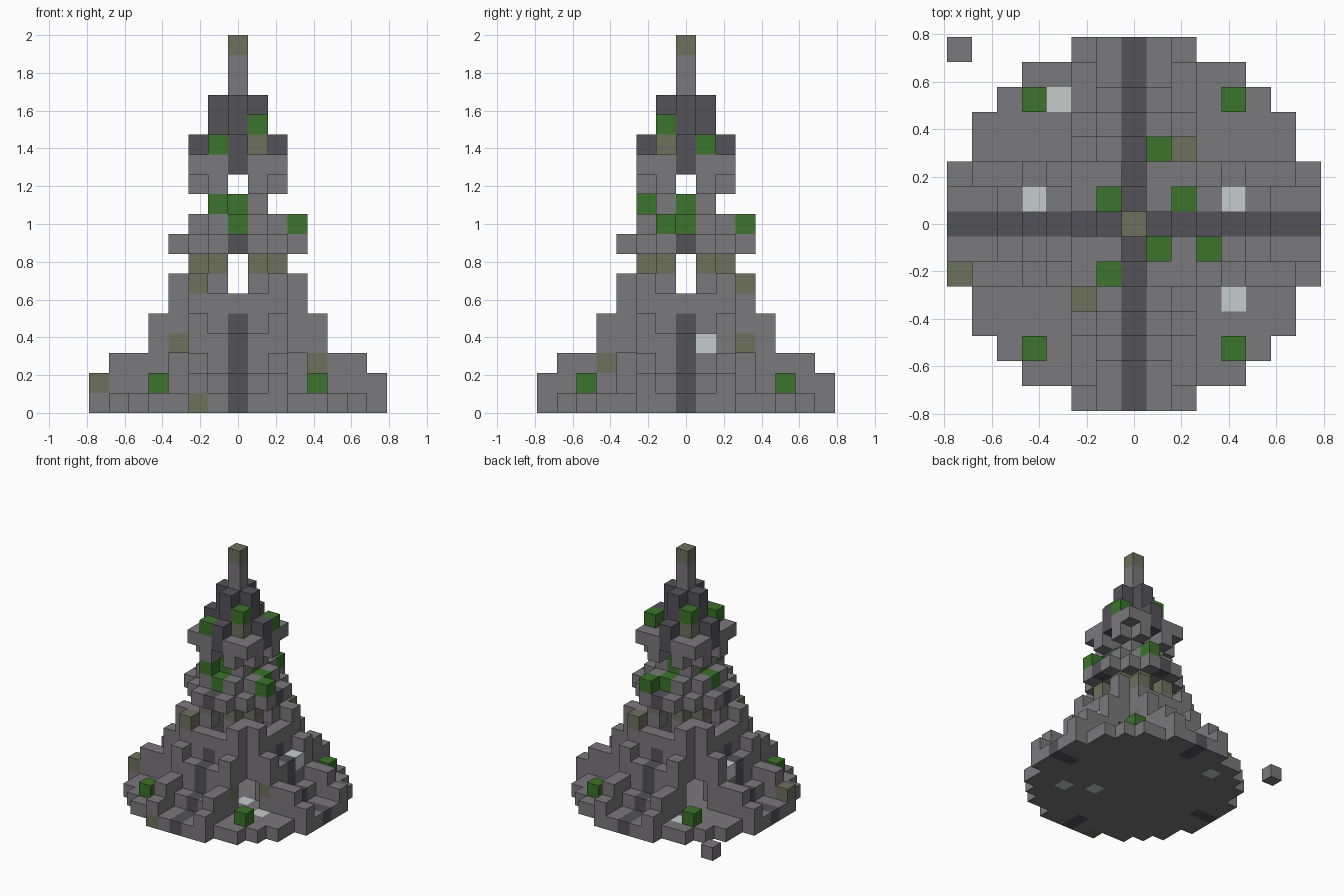
import bpy
import bmesh
from mathutils import Matrix, Vector

if "Cube" in bpy.data.objects:
    bpy.data.objects.remove(bpy.data.objects["Cube"], do_unlink=True)

UNIT = 2 / 19  # edge of one block
COLOURS = {
    "grey_stone": (0.195, 0.188, 0.196),
    "dark_stone": (0.088, 0.085, 0.098),
    "mossy_stone": (0.153, 0.163, 0.107),
    "green_leaves": (0.044, 0.172, 0.025),
    "pale_stone": (0.56, 0.60, 0.60),
}
GREY, DARK, MOSS, GREEN, PALE = range(5)

materials = []
for name, rgb in COLOURS.items():
    mat = bpy.data.materials.new(name)
    mat.use_nodes = True
    mat.diffuse_color = (*rgb, 1)
    bsdf = mat.node_tree.nodes["Principled BSDF"]
    bsdf.inputs["Base Color"].default_value = (*rgb, 1)
    bsdf.inputs["Roughness"].default_value = 0.9
    materials.append(mat)

parts = {}     # part name -> {cell: colour}
occupied = {}  # cell -> part name


def put(part, x, y, z, colour=GREY):
    """Place one block, or repaint it if it is already there."""
    owner = occupied.setdefault((x, y, z), part)
    parts.setdefault(owner, {})[(x, y, z)] = colour


def ring(part, a, b, levels, colour=GREY):
    """Place a block at all eight mirrored and turned positions."""
    for p, q in ((a, b), (b, a)):
        for x in {p, -p}:
            for y in {q, -q}:
                for z in levels:
                    put(part, x, y, z, colour)


def disc(part, limit, z):
    for x in range(-7, 8):
        for y in range(-7, 8):
            if x * x + y * y <= limit:
                put(part, x, y, z)


# Round base, dark where the four paths reach the rim
disc("base", 53, 0)
for dist in (6, 7):
    ring("base", dist, 0, [0], DARK)
put("base", -2, -7, 0, MOSS)
for x, y in ((4, -3), (-3, 5), (2, -2)):
    put("base", x, y, 0, PALE)

# Stepped buttresses: raised wings either side of a sunken, dark-centred path
for dist, wing, path in ((7, 2, 1), (6, 3, 1), (5, 3, 2), (4, 5, 4)):
    ring("buttresses", dist, 2, range(1, wing))
    ring("buttresses", dist, 1, range(1, path))
    ring("buttresses", dist, 0, range(1, path), DARK)
put("buttresses", -7, -2, 1, MOSS)
put("buttresses", 4, -2, 2, MOSS)
put("buttresses", 2, -4, 2, MOSS)
for x in (-4, 4):
    put("buttresses", x, 1, 3, PALE)

# Lower tower: walls with a dark middle strip, and raised corner pillars
ring("tower_walls", 3, 0, range(1, 5), DARK)
ring("tower_walls", 3, 0, [5])
ring("tower_walls", 3, 1, range(1, 6))
ring("corner_pillars", 3, 2, range(3, 7))
for cell in ((-2, -3, 6), (2, 3, 6), (-3, -2, 3), (2, 3, 3)):
    put("corner_pillars", *cell, MOSS)

# Window level with open slits on each axis
for a, b in ((2, 1), (2, 2)):
    ring("window_level", a, b, [6])
ring("window_level", 2, 1, [7], MOSS)

# Balcony and the narrow neck above it
disc("balcony", 10, 8)
ring("balcony", 3, 0, [8], DARK)
ring("neck", 2, 1, [9])
ring("neck", 1, 1, [9, 10, 11])
ring("neck_leaves", 2, 0, [9], GREEN)
ring("neck_leaves", 1, 0, [9, 10], GREEN)

# Overhanging lantern
ring("lantern", 2, 1, [11, 12])
ring("lantern", 2, 2, [12])
ring("lantern", 1, 1, [12])
for dist in (0, 1, 2):
    ring("lantern", dist, 0, [12], DARK)

# Dark cross-shaped crown
for dist, levels in ((2, [13]), (1, [13, 14, 15]), (0, [13, 14, 15])):
    ring("crown", dist, 0, levels, DARK)
for x in (-1, 1):
    put("crown", x, -x, 13, MOSS)
    put("crown_leaves", x, -x, 14, GREEN)

# Spire
for z in (16, 17):
    put("spire", 0, 0, z)
put("spire", 0, 0, 18, MOSS)

# Leaf clumps
for x in (-4, 4):
    for y in (-5, 5):
        put("base_leaves", x, y, 1, GREEN)
for cell in ((3, -1, 9), (1, 3, 9), (-1, -2, 10), (-1, -2, 13), (2, 1, 13)):
    put("tower_leaves", *cell, GREEN)

# Loose block beside the base
put("loose_block", -7, 7, 0)


def build(name, cells):
    """Make one mesh from blocks, leaving out faces between neighbours."""
    bm = bmesh.new()
    for cell, colour in cells.items():
        centre = Vector(cell) + Vector((0, 0, 0.5))
        verts = bmesh.ops.create_cube(bm, size=1, matrix=Matrix.Translation(centre))["verts"]
        hidden = []
        for face in {f for v in verts for f in v.link_faces}:
            face.material_index = colour
            step = face.calc_center_median() - centre
            if tuple(round(c + 2 * s) for c, s in zip(cell, step)) in occupied:
                hidden.append(face)
        bmesh.ops.delete(bm, geom=hidden, context="FACES")
    bmesh.ops.remove_doubles(bm, verts=bm.verts, dist=0.001)
    bmesh.ops.scale(bm, vec=(UNIT, UNIT, UNIT), verts=bm.verts)
    mesh = bpy.data.meshes.new(name)
    bm.to_mesh(mesh)
    bm.free()
    for mat in materials:
        mesh.materials.append(mat)
    bpy.context.collection.objects.link(bpy.data.objects.new(name, mesh))


for name, cells in parts.items():
    build(name, cells)
